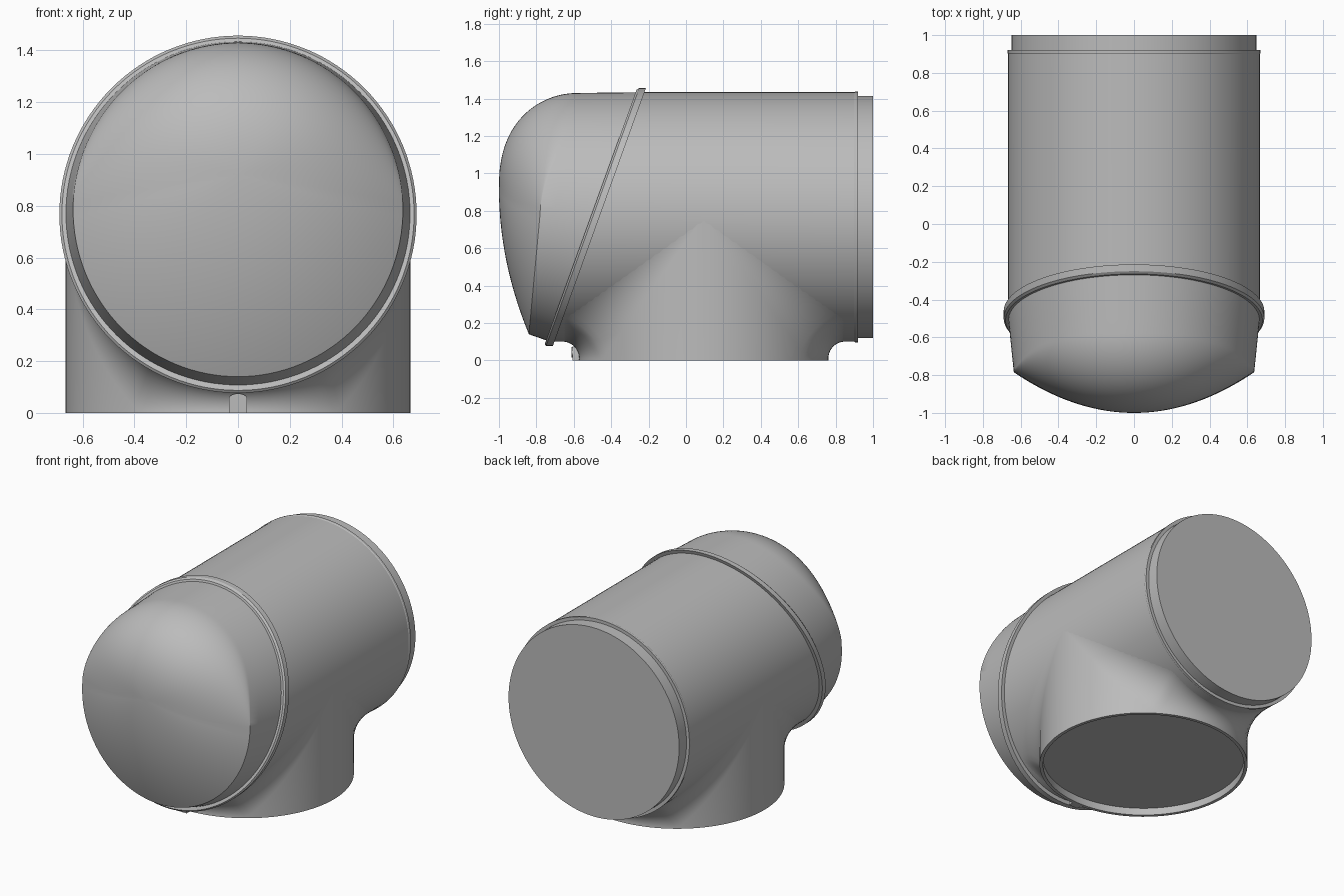
import bpy, bmesh, math
from mathutils import Vector

cube = bpy.data.objects.get("Cube")
if cube:
    bpy.data.objects.remove(cube, do_unlink=True)

SEG = 128
R = 0.667        # radius of barrel and base
AXIS = 0.767     # height of the barrel axis
BASE_Y = 0.095   # centre of the round base

grey = bpy.data.materials.new("light grey")
grey.use_nodes = True
grey.diffuse_color = (0.5, 0.5, 0.5, 1)
grey.node_tree.nodes["Principled BSDF"].inputs["Base Color"].default_value = (0.5, 0.5, 0.5, 1)

angles = [2 * math.pi * i / SEG for i in range(SEG)]


def loft(name, rings, cap_start=False, cap_end=False):
    """Skin a list of closed rings with quads and optional end caps."""
    bm = bmesh.new()
    rows = [[bm.verts.new(p) for p in ring] for ring in rings]
    for a, b in zip(rows, rows[1:]):
        n = len(a)
        for i in range(n):
            j = (i + 1) % n
            bm.faces.new((a[i], a[j], b[j], b[i]))
    if cap_start:
        bm.faces.new(rows[0])
    if cap_end:
        bm.faces.new(rows[-1])
    bmesh.ops.remove_doubles(bm, verts=bm.verts, dist=0.00005)
    bmesh.ops.recalc_face_normals(bm, faces=bm.faces)
    mesh = bpy.data.meshes.new(name)
    bm.to_mesh(mesh)
    bm.free()
    mesh.materials.append(grey)
    obj = bpy.data.objects.new(name, mesh)
    bpy.context.collection.objects.link(obj)
    bpy.ops.object.select_all(action='DESELECT')
    obj.select_set(True)
    bpy.context.view_layer.objects.active = obj
    bpy.ops.object.shade_smooth_by_angle(angle=math.radians(30))
    return obj


def seam(z):
    """Depth of the slanted joint at a given height."""
    return -0.485 + 0.361 * (z - AXIS)


def upright(r, y):
    return [(r * math.cos(a), y, AXIS + r * math.sin(a)) for a in angles]


def slanted(r, offset):
    return [(x, seam(z) + offset, z) for x, _, z in upright(r, 0)]


# Barrel, with a fine lip at its rear end
loft("barrel", [slanted(R, 0), upright(R, 0.9), upright(R + 0.003, 0.905),
                upright(R + 0.003, 0.92), upright(0.64, 0.92)])
loft("rear_plug", [upright(0.648, 0.88), upright(0.648, 1.0)], cap_end=True)

# Slanted joint ring with a chamfered front
loft("joint_ring", [slanted(0.655, -0.025), slanted(0.68, -0.025), slanted(0.69, -0.014),
                    slanted(0.69, 0.022), slanted(0.655, 0.022)])


# Hood: tapered wall, then a domed face that rolls over at the top
def hood_point(a, rho):
    s = math.sin(a)
    t = max(0.0, s)
    w = t * t * (3 - 2 * t)
    bowl = (0.22 - 0.06 * max(0.0, -s)) * rho ** 2
    roll = 0.42 * (1 - math.sqrt(max(0.0, 1 - rho ** 2.4)))
    x = rho * 0.637 * math.cos(a)
    z = 0.92 + rho * (0.785 + 0.645 * s - 0.92)
    return (x, -1 + (1 - w) * bowl + w * roll, z)


edge = [hood_point(a, 1) for a in angles]
start = slanted(R, 0)
hood = [[Vector(p).lerp(Vector(q), k / 4) for p, q in zip(start, edge)] for k in range(4)]
STEPS = 32
for k in range(STEPS + 1):
    rho = math.cos(math.pi / 2 * k / STEPS)
    hood.append([hood_point(a, rho) for a in angles])
loft("hood", hood)


# Base: round skirt blended into the barrel by a rolling fillet
def flat(r, z):
    return [(r * math.cos(a), BASE_Y + r * math.sin(a), z) for a in angles]


def fillet(t):
    ring = []
    for a in angles:
        c, s = math.cos(a), math.sin(a)
        h = abs(s)
        r = min(0.26, 0.755 / max(h, 0.01) - R)
        centre = Vector(((R + r) * c, (R + r) * s, -(R + r) * h))
        to_base = Vector((-c, -s, 0))
        to_barrel = Vector((-c, 0, h))
        p = centre + to_base.lerp(to_barrel, t).normalized() * (r + 0.0005)
        ring.append(p + Vector((0, BASE_Y, AXIS)))
    return ring


skirt = [flat(0.645, 0.05), flat(0.645, 0), flat(R, 0)]
skirt += [fillet(k / 12) for k in range(13)]
loft("base_skirt", skirt, cap_start=True)

# Small fixing tab with a round screw under the joint
tab = [(0.035, 0), (0.035, 0.055)]
tab += [(0.035 * math.cos(k * math.pi / 8), 0.055 + 0.02 * math.sin(k * math.pi / 8)) for k in range(1, 8)]
tab += [(-0.035, 0.055), (-0.035, 0)]
loft("fixing_tab", [[(x, y, z) for x, z in tab] for y in (-0.608, -0.55)], True, True)


def screw_ring(r, y):
    return [(r * math.cos(a), y, 0.043 + r * math.sin(a)) for a in angles[::4]]


loft("fixing_screw", [screw_ring(0.028, -0.6), screw_ring(0.028, -0.613), screw_ring(0.021, -0.613),
                      screw_ring(0.021, -0.609)], cap_end=True)
